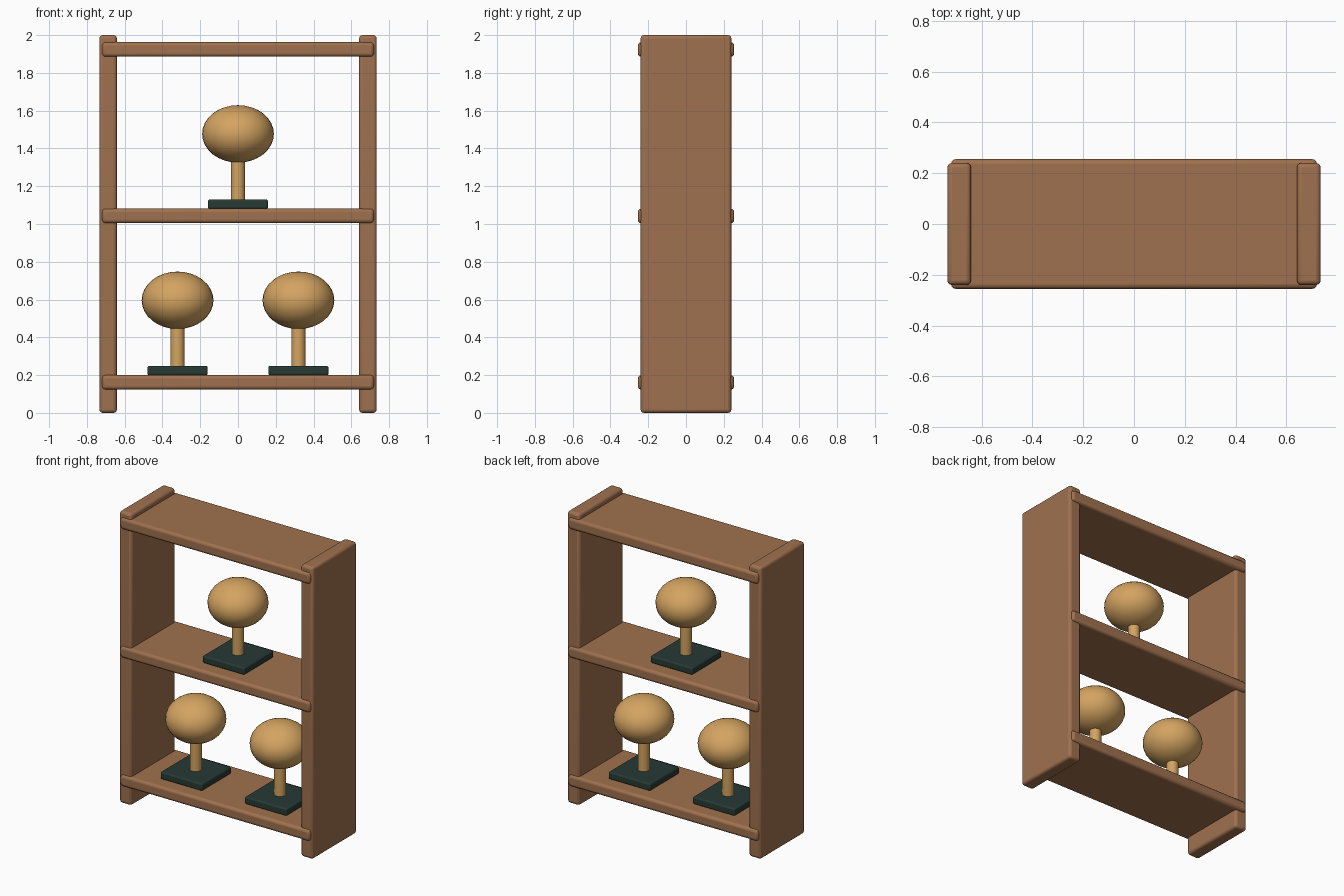
import bpy

if "Cube" in bpy.data.objects:
    bpy.data.objects.remove(bpy.data.objects["Cube"])


def material(name, rgb):
    m = bpy.data.materials.new(name)
    m.diffuse_color = (*rgb, 1)
    m.use_nodes = True
    m.node_tree.nodes["Principled BSDF"].inputs["Base Color"].default_value = m.diffuse_color
    return m


WOOD = material("brown_wood", (0.35, 0.165, 0.077))
TAN = material("pale_wood", (0.66, 0.37, 0.12))
DARK = material("dark_green", (0.02, 0.042, 0.034))


def finish(name, mat):
    ob = bpy.context.object
    ob.name = name
    ob.data.materials.append(mat)
    bpy.ops.object.transform_apply(location=False, rotation=False, scale=True)
    return ob


def board(name, loc, size, bevel, mat):
    bpy.ops.mesh.primitive_cube_add(size=1, location=loc)
    bpy.context.object.scale = size
    ob = finish(name, mat)
    mod = ob.modifiers.new("rounded_edges", "BEVEL")
    mod.width = bevel
    mod.segments = 3
    bpy.ops.object.shade_smooth_by_angle()
    return ob


def hat_stand(name, x, z):
    # square foot resting on the shelf
    board(name + "_base", (x, 0, z + 0.024), (0.318, 0.318, 0.05), 0.01, DARK)
    # round post, sunk into the foot and head
    bpy.ops.mesh.primitive_cylinder_add(vertices=24, radius=0.0375, depth=0.25,
                                        location=(x, 0, z + 0.16))
    finish(name + "_post", TAN)
    bpy.ops.object.shade_smooth_by_angle()
    # flattened ball head
    bpy.ops.mesh.primitive_uv_sphere_add(segments=32, ring_count=16, radius=1,
                                         location=(x, 0, z + 0.396))
    bpy.context.object.scale = (0.19, 0.19, 0.152)
    finish(name + "_head", TAN)
    bpy.ops.object.shade_smooth()


# uprights
for side, s in (("left", -1), ("right", 1)):
    board(side + "_upright", (s * 0.688, 0, 1), (0.093, 0.48, 2), 0.018, WOOD)

# shelves, slightly deeper than the uprights
for name, z in (("bottom", 0.162), ("middle", 1.043), ("top", 1.924)):
    board(name + "_shelf", (0, 0, z), (1.44, 0.51, 0.077), 0.018, WOOD)

# display stands
hat_stand("left_stand", -0.32, 0.2)
hat_stand("right_stand", 0.32, 0.2)
hat_stand("upper_stand", 0, 1.081)
